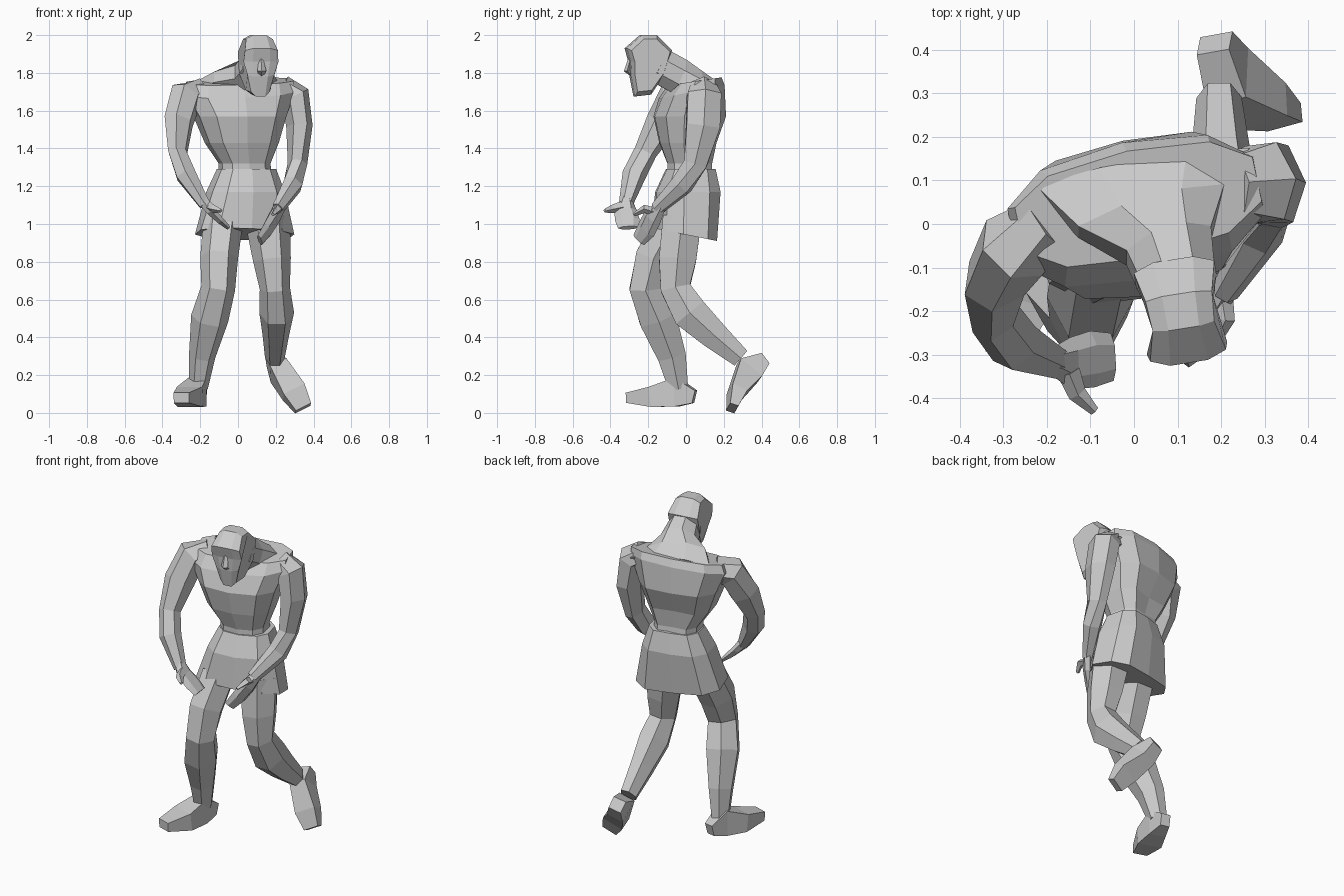
import bpy, bmesh, math
from mathutils import Vector, Matrix


def finish(name, rings):
    """Skin a list of equal-length point rings and cap both ends."""
    bm = bmesh.new()
    rows = [[bm.verts.new(p) for p in ring] for ring in rings]
    n = len(rows[0])
    for a, b in zip(rows, rows[1:]):
        for i in range(n):
            j = (i + 1) % n
            bm.faces.new((a[i], a[j], b[j], b[i]))
    bm.faces.new(rows[0][::-1])
    bm.faces.new(rows[-1])
    bmesh.ops.recalc_face_normals(bm, faces=bm.faces)
    me = bpy.data.meshes.new(name)
    bm.to_mesh(me)
    bm.free()
    ob = bpy.data.objects.new(name, me)
    bpy.context.collection.objects.link(ob)
    return ob


def limb(name, path, n=6, side=(1, 0, 0), phase=0.0):
    """Loft along a path of (x, y, z, width radius, depth radius)."""
    pts = [Vector(p[:3]) for p in path]
    rings = []
    for k, p in enumerate(path):
        t = (pts[min(k + 1, len(pts) - 1)] - pts[max(k - 1, 0)]).normalized()
        s = Vector(side)
        w = (s - t * s.dot(t)).normalized()
        d = w.cross(t)
        rings.append([pts[k] + w * (p[3] * math.cos(a)) + d * (p[4] * math.sin(a) * 1.08)
                      for a in (2 * math.pi * (i + phase) / n for i in range(n))])
    return finish(name, rings)


def trunk(name, sections, n=10):
    """Stack level sections (x, y, z, rx, ry, yaw, slope, spine groove)."""
    rings = []
    for x, y, z, rx, ry, yaw, slope, groove in sections:
        rot = Matrix.Rotation(math.radians(yaw), 3, 'Z')
        ring = []
        for i in range(n):
            a = 2 * math.pi * i / n + math.pi / 2
            c, s = math.cos(a), math.sin(a)
            # squarish section, with the back point pulled in along the spine
            px = math.copysign(abs(c) ** 0.8, c) * rx
            py = math.copysign(abs(s) ** 0.75, s) * ry
            if i == 0:
                py *= groove
            v = rot @ Vector((px, py, 0))
            ring.append(Vector((x, y, z)) + v + Vector((0, 0, slope * v.y)))
        rings.append(ring)
    return finish(name, rings)


# Torso: narrow waist, flared ribs, broad turned shoulders
trunk("torso", [
    (0.04, 0.02, 1.22, 0.14, 0.12, 12, 0, 1),
    (0.035, 0.02, 1.32, 0.135, 0.12, 12, 0, 0.8),
    (0.02, 0.01, 1.43, 0.195, 0.15, 12, 0, 0.8),
    (0.01, 0.02, 1.57, 0.245, 0.19, 12, 0, 0.92),
    (0.005, 0.03, 1.70, 0.30, 0.16, 12, 0.2, 1),
    (0.01, 0.045, 1.755, 0.29, 0.125, 12, 0.15, 1),
])

# Neck sloping forward out of the back, merging with the skull
limb("neck", [
    (0.02, 0.12, 1.71, 0.27, 0.06),
    (0.04, 0.03, 1.755, 0.19, 0.075),
    (0.08, -0.05, 1.79, 0.11, 0.095),
    (0.105, -0.15, 1.845, 0.09, 0.095),
], n=8, phase=0.5)

# Head: side profile (y, z, half width), four slices wide
profile = [(-0.24, 2.0, 0.065), (-0.16, 2.0, 0.07), (-0.08, 1.92, 0.085),
           (-0.12, 1.79, 0.085), (-0.19, 1.685, 0.06), (-0.275, 1.675, 0.045),
           (-0.295, 1.78, 0.065), (-0.30, 1.86, 0.085), (-0.32, 1.93, 0.08)]
turn = Matrix.Rotation(math.radians(9), 3, 'Z')
mid = Vector((0, -0.20, 1.85))
slices = []
for f, inset in ((-1, 0.86), (-0.5, 1), (0.5, 1), (1, 0.86)):
    ring = []
    for y, z, w in profile:
        v = (Vector((0, y, z)) - mid) * inset
        v.x = f * w * 1.1
        ring.append(turn @ v + mid + Vector((0.108, 0, 0)))
    slices.append(ring)
finish("head", slices)
limb("nose", [(0.122, -0.295, 1.87, 0.012, 0.012), (0.126, -0.312, 1.81, 0.024, 0.016),
              (0.124, -0.288, 1.79, 0.015, 0.008)], n=4)

# Loose shorts, hem lower at the back
trunk("shorts", [
    (0.045, 0.025, 1.29, 0.155, 0.13, 14, 0, 0.9),
    (0.04, 0.01, 1.17, 0.205, 0.17, 14, 0, 0.92),
    (0.035, -0.01, 0.945, 0.265, 0.16, 14, -0.2, 0.9),
])

# Legs: the first planted forward, the second bent and pushed back
limb("planted_leg", [
    (-0.08, -0.075, 1.0, 0.105, 0.10), (-0.10, -0.17, 0.82, 0.10, 0.105),
    (-0.105, -0.215, 0.66, 0.09, 0.09), (-0.15, -0.15, 0.50, 0.10, 0.105),
    (-0.19, -0.075, 0.30, 0.07, 0.08), (-0.21, -0.04, 0.13, 0.05, 0.055)])
limb("trailing_leg", [
    (0.155, -0.02, 1.03, 0.12, 0.11), (0.18, -0.045, 0.81, 0.10, 0.105),
    (0.195, -0.055, 0.66, 0.08, 0.085), (0.205, 0.02, 0.53, 0.092, 0.10),
    (0.20, 0.15, 0.41, 0.07, 0.08), (0.195, 0.29, 0.29, 0.052, 0.055)])

# Feet
limb("planted_foot", [
    (-0.195, 0.045, 0.085, 0.04, 0.045), (-0.215, -0.05, 0.11, 0.07, 0.10),
    (-0.255, -0.17, 0.085, 0.10, 0.07), (-0.30, -0.305, 0.08, 0.06, 0.035)],
    n=4, phase=0.5, side=(1, -0.3, 0))
limb("trailing_foot", [
    (0.185, 0.415, 0.28, 0.055, 0.045), (0.215, 0.335, 0.225, 0.07, 0.095),
    (0.295, 0.27, 0.11, 0.09, 0.055), (0.345, 0.245, 0.025, 0.065, 0.03)],
    n=4, phase=0.5, side=(1, 0.2, 0.3))

# Arms
limb("left_arm", [
    (-0.20, 0.0, 1.70, 0.07, 0.07), (-0.275, -0.055, 1.68, 0.09, 0.085),
    (-0.315, -0.125, 1.54, 0.075, 0.085), (-0.32, -0.215, 1.38, 0.05, 0.06),
    (-0.275, -0.275, 1.26, 0.058, 0.06), (-0.175, -0.32, 1.10, 0.032, 0.035)],
    side=(0.8, -0.4, 0.3))
limb("right_arm", [
    (0.23, 0.09, 1.72, 0.07, 0.07), (0.30, 0.095, 1.68, 0.08, 0.095),
    (0.325, 0.09, 1.52, 0.07, 0.095), (0.315, 0.05, 1.32, 0.052, 0.065),
    (0.29, -0.02, 1.21, 0.055, 0.058), (0.21, -0.155, 1.08, 0.032, 0.035)],
    side=(0.8, 0.1, 0.4))

# Hands and thumbs, lightly cupped
hands = {
    "left": ([(-0.19, -0.315, 1.13, 0.03, 0.03), (-0.145, -0.32, 1.07, 0.06, 0.025),
              (-0.095, -0.31, 1.02, 0.065, 0.02), (-0.05, -0.305, 0.98, 0.055, 0.012)],
             [(-0.15, -0.34, 1.09, 0.03, 0.025), (-0.13, -0.39, 1.08, 0.022, 0.02),
              (-0.09, -0.43, 1.07, 0.01, 0.01)], (0, 1, 0)),
    "right": ([(0.225, -0.13, 1.10, 0.03, 0.03), (0.19, -0.18, 1.03, 0.055, 0.025),
               (0.155, -0.21, 0.97, 0.055, 0.02), (0.115, -0.25, 0.915, 0.04, 0.012)],
              [(0.20, -0.16, 1.06, 0.025, 0.025), (0.21, -0.22, 1.08, 0.022, 0.02),
               (0.185, -0.275, 1.05, 0.01, 0.01)], (0.5, 1, -0.4)),
}
for which, (palm, thumb, side) in hands.items():
    limb(which + "_hand", palm, n=6, side=side)
    limb(which + "_thumb", thumb, n=4, side=(0, 0, 1))
